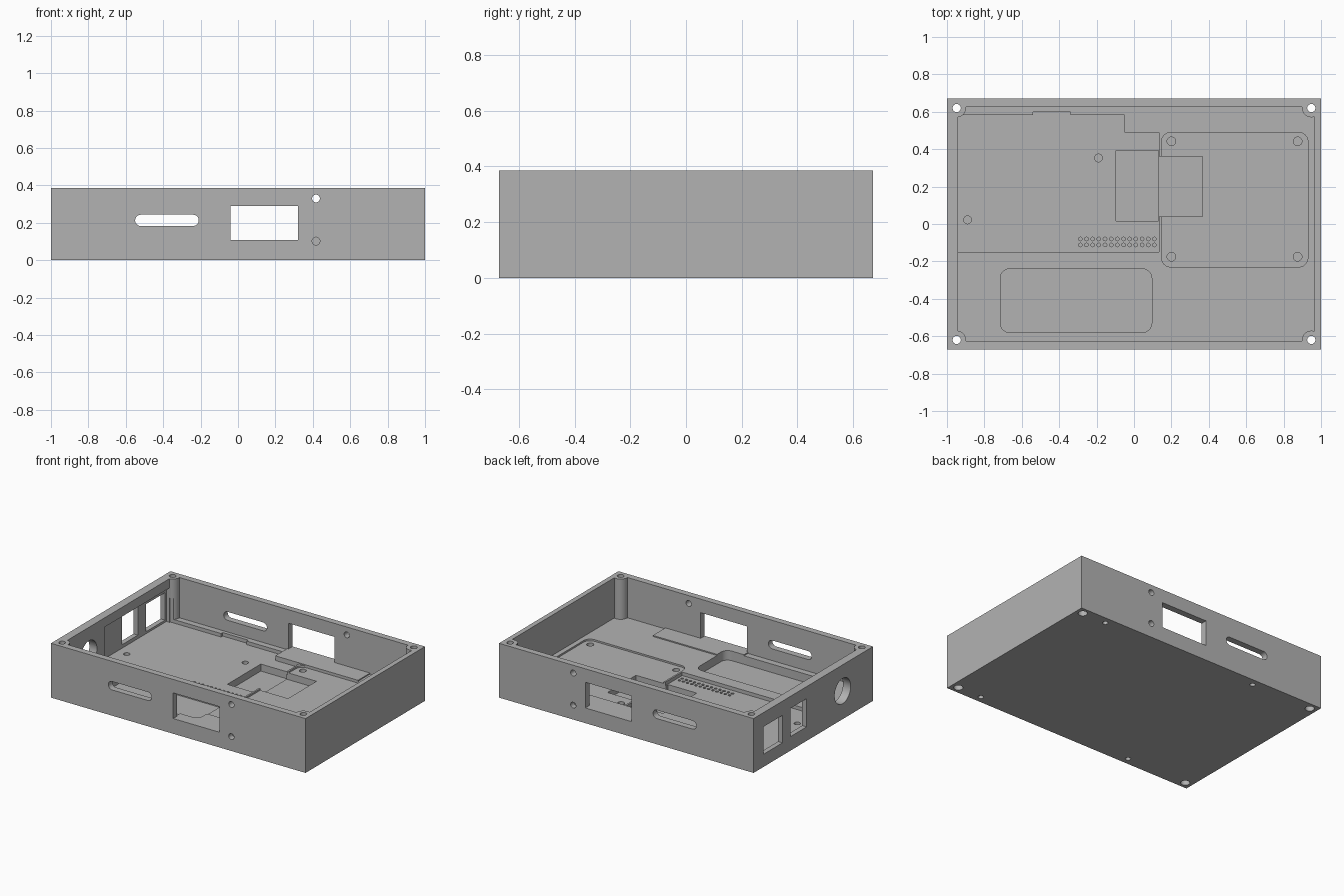
import bpy, bmesh, math
from mathutils import Matrix

cube = bpy.data.objects.get("Cube")
if cube:
    bpy.data.objects.remove(cube, do_unlink=True)

H = 0.386                     # case height
FLOOR, BLOCK, BOARD, DRIVE = 0.10, 0.108, 0.075, 0.088   # floor levels
TOP = 0.25                    # cutters reach up into the open cavity

grey = bpy.data.materials.new("plain grey")
grey.use_nodes = True
grey.diffuse_color = (0.45, 0.45, 0.45, 1)
grey.node_tree.nodes["Principled BSDF"].inputs["Base Color"].default_value = (0.45, 0.45, 0.45, 1)


def make(name, bm):
    bmesh.ops.recalc_face_normals(bm, faces=bm.faces)
    mesh = bpy.data.meshes.new(name)
    bm.to_mesh(mesh)
    bm.free()
    mesh.materials.append(grey)
    obj = bpy.data.objects.new(name, mesh)
    bpy.context.collection.objects.link(obj)
    return obj


def add_box(bm, x0, x1, y0, y1, z0, z1, radius=0):
    """Box with optional rounded vertical edges."""
    verts = bmesh.ops.create_cube(bm, size=1)["verts"]
    for v in verts:
        v.co = (x1 if v.co.x > 0 else x0, y1 if v.co.y > 0 else y0, z1 if v.co.z > 0 else z0)
    if radius:
        edges = {e for v in verts for e in v.link_edges
                 if abs(e.verts[0].co.z - e.verts[1].co.z) > 1e-4}
        bmesh.ops.bevel(bm, geom=list(edges), offset=radius, segments=6,
                        affect='EDGES', profile=0.5)


def add_rod(bm, x, y, z, radius, length, axis='Z', sides=24):
    """Cylinder centred on a point."""
    turn = {'Z': Matrix(), 'X': Matrix.Rotation(math.pi / 2, 4, 'Y'),
            'Y': Matrix.Rotation(math.pi / 2, 4, 'X')}[axis]
    bmesh.ops.create_cone(bm, cap_ends=True, segments=sides, radius1=radius, radius2=radius,
                          depth=length, matrix=Matrix.Translation((x, y, z)) @ turn)


def combine(part, operation):
    mod = case.modifiers.new("shape", 'BOOLEAN')
    mod.operation, mod.object, mod.solver = operation, part, 'EXACT'
    bpy.context.view_layer.objects.active = case
    bpy.ops.object.modifier_apply(modifier=mod.name)
    bpy.data.objects.remove(part, do_unlink=True)


def boxes(operation, *dims):
    for d in dims:
        bm = bmesh.new()
        add_box(bm, *d)
        combine(make("box_tool", bm), operation)


def rods(operation, *dims):
    """Rods that do not touch each other, in one pass."""
    bm = bmesh.new()
    for d in dims:
        add_rod(bm, *d)
    combine(make("rod_tool", bm), operation)


# outer shell and cavity
bm = bmesh.new()
add_box(bm, -1, 1, -0.67, 0.67, 0, H)
case = make("open_case", bm)
boxes('DIFFERENCE', (-0.94, 0.965, -0.625, 0.625, FLOOR, H + 0.1))

# corner posts and raised blocks by the panel windows
corners = [(sx * 0.948, sy * 0.62) for sx in (-1, 1) for sy in (-1, 1)]
rods('UNION', *[(x, y, 0.04 + (H - 0.04) / 2, 0.05, H - 0.04) for x, y in corners])
boxes('UNION', (-0.05, 0.6, 0.49, 0.64, 0.05, BLOCK), (-0.05, 0.6, -0.64, -0.485, 0.05, BLOCK))

# circuit board recess, its edge notch, and the thinned side wall next to it
boxes('DIFFERENCE',
      (-0.94, 0.135, -0.15, 0.49, BOARD, TOP),
      (-0.94, -0.05, 0.4, 0.582, BOARD, TOP),
      (-0.54, -0.34, 0.55, 0.6, BOARD, TOP),
      (-0.965, -0.93, -0.15, 0.575, BOARD, 0.32))

# drive recess, battery pocket, and stepped centre cut-outs
boxes('DIFFERENCE',
      (0.147, 0.93, -0.23, 0.49, DRIVE, TOP, 0.05),
      (-0.715, 0.095, -0.58, -0.24, 0.04, TOP, 0.05),
      (-0.095, 0.13, 0.015, 0.392, 0.025, TOP),
      (0.12, 0.365, 0.04, 0.36, 0.04, TOP))

# mounting holes and pin header holes in the floor
rods('DIFFERENCE',
     *[(x, y, 0.1, 0.023, 0.12) for x in (0.2, 0.875) for y in (-0.175, 0.442)],
     (-0.89, 0.022, 0.1, 0.021, 0.12), (-0.19, 0.353, 0.1, 0.021, 0.12),
     *[(-0.287 + 0.033 * i, y, 0.1, 0.01, 0.1, 'Z', 10)
       for i in range(13) for y in (-0.08, -0.112)])

# corner screw holes with wider bores below, and blind holes underneath
rods('DIFFERENCE', *[(x, y, H / 2, 0.022, 1) for x, y in corners])
rods('DIFFERENCE',
     *[(x, y, 0, 0.03, 0.1) for x, y in corners],
     *[(x, y, 0, 0.018, 0.12) for x in (-0.47, 0.76) for y in (-0.62, 0.62)])

# front and back walls: window, vent slot, panel screw holes
for side in (-1, 1):
    y0, y1 = sorted((side * 0.6, side * 0.72))
    boxes('DIFFERENCE', (-0.04, 0.322, y0, y1, BLOCK, 0.29))
    bm = bmesh.new()
    add_box(bm, -0.17, 0.17, -0.03, 0.03, -0.06, 0.06, 0.0295)
    bmesh.ops.transform(bm, verts=bm.verts, matrix=Matrix.Translation((-0.38, side * 0.66, 0.213))
                        @ Matrix.Rotation(math.pi / 2, 4, 'X'))
    combine(make("slot_tool", bm), 'DIFFERENCE')
    rods('DIFFERENCE', (0.417, side * 0.66, 0.33, 0.021, 0.12, 'Y'),
         (0.417, side * 0.66, 0.102, 0.021, 0.06, 'Y'))

# side wall: two port windows and a round socket hole
boxes('DIFFERENCE',
      (-1.1, -0.92, 0.345, 0.56, 0.09, 0.285),
      (-1.1, -0.92, 0.075, 0.255, 0.10, 0.30))
rods('DIFFERENCE', (-1, -0.33, 0.2, 0.09, 0.16, 'X', 32))

# smooth only the curved walls
bpy.ops.object.select_all(action='DESELECT')
case.select_set(True)
bpy.context.view_layer.objects.active = case
bpy.ops.object.shade_smooth_by_angle(angle=math.radians(30))
